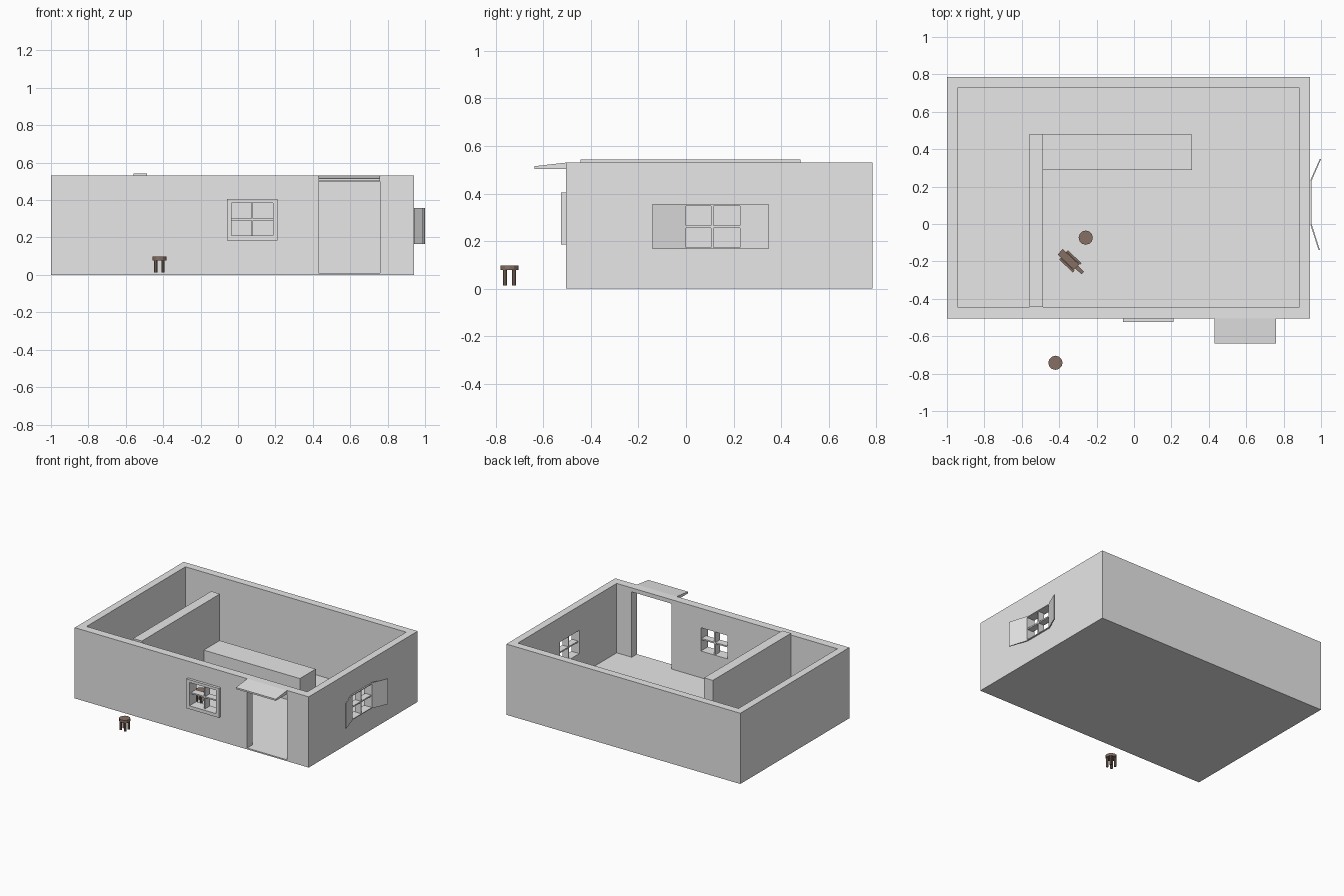
import bpy, bmesh, math
from mathutils import Matrix, Vector

if "Cube" in bpy.data.objects:
    bpy.data.objects.remove(bpy.data.objects["Cube"])


def material(name, rgb):
    m = bpy.data.materials.new(name)
    m.diffuse_color = (*rgb, 1)
    m.use_nodes = True
    m.node_tree.nodes["Principled BSDF"].inputs["Base Color"].default_value = m.diffuse_color
    return m


PLASTER = material("plaster_grey", (0.8, 0.8, 0.8))
WOOD = material("dark_brown_wood", (0.24, 0.16, 0.125))


def finish(name, bm, mat):
    bmesh.ops.recalc_face_normals(bm, faces=bm.faces)
    me = bpy.data.meshes.new(name)
    bm.to_mesh(me)
    bm.free()
    me.materials.append(mat)
    ob = bpy.data.objects.new(name, me)
    bpy.context.collection.objects.link(ob)
    return ob


def add_box(bm, lo, hi, rot=Matrix()):
    lo, hi = Vector(lo), Vector(hi)
    size = hi - lo
    bmesh.ops.create_cube(bm, size=1, matrix=rot @ Matrix.Translation((lo + hi) / 2)
                          @ Matrix.Diagonal((*size, 1)))


def boxes(name, parts, mat=PLASTER, rot=Matrix()):
    bm = bmesh.new()
    for lo, hi in parts:
        add_box(bm, lo, hi, rot)
    return finish(name, bm, mat)


def prism(name, profile, axis, a, b, mat=PLASTER):
    """Extrude a 2D profile along x ('x': points are y,z) or z ('z': points are x,y)."""
    bm = bmesh.new()
    place = (lambda p, t: (t, *p)) if axis == 'x' else (lambda p, t: (*p, t))
    f = bm.faces.new([bm.verts.new(place(p, a)) for p in profile])
    new = bmesh.ops.extrude_face_region(bm, geom=[f])["geom"]
    vec = Vector(place((0, 0), b - a))
    bmesh.ops.translate(bm, vec=vec, verts=[v for v in new if isinstance(v, bmesh.types.BMVert)])
    return finish(name, bm, mat)


# House shell: solid block with the room, doorway and two windows cut out
shell = boxes("house_shell", [((-1, -0.505, 0), (0.94, 0.785, 0.53))])
cuts = {
    "room_cutter": ((-0.945, -0.443, 0.01), (0.885, 0.727, 0.7)),
    "door_cutter": ((0.43, -0.6, 0.01), (0.76, -0.4, 0.5)),
    "front_window_cutter": ((-0.035, -0.6, 0.21), (0.187, -0.4, 0.385)),
    "side_window_cutter": ((0.8, 0.0, 0.173), (1.1, 0.228, 0.347)),
}
bpy.context.view_layer.objects.active = shell
for name, (lo, hi) in cuts.items():
    cutter = boxes(name, [(lo, hi)])
    cutter.hide_render = True
    mod = shell.modifiers.new(name, 'BOOLEAN')
    mod.operation, mod.solver, mod.object = 'DIFFERENCE', 'EXACT', cutter
    bpy.ops.object.modifier_apply(modifier=name)
    bpy.data.objects.remove(cutter)

# Interior partition and counter
boxes("partition_wall", [((-0.56, -0.443, 0.01), (-0.487, 0.482, 0.543))])
boxes("counter", [((-0.487, 0.29, 0.01), (0.31, 0.478, 0.195))])

# Sloping canopy over the door
prism("door_canopy", [(-0.505, 0.503), (-0.505, 0.53), (-0.638, 0.515), (-0.638, 0.503)],
      'x', 0.43, 0.76)

# Front window: raised surround and crossed glazing bars
boxes("front_window_frame", [
    ((-0.06, -0.525, 0.185), (-0.035, -0.505, 0.405)),
    ((0.187, -0.525, 0.185), (0.21, -0.505, 0.405)),
    ((-0.035, -0.525, 0.185), (0.187, -0.505, 0.21)),
    ((-0.035, -0.525, 0.385), (0.187, -0.505, 0.405))])
boxes("front_window_bars", [
    ((0.071, -0.505, 0.21), (0.081, -0.45, 0.385)),
    ((-0.035, -0.505, 0.292), (0.187, -0.45, 0.302))])

# Side window: thin surround, crossed bars and two open shutters
boxes("side_window_frame", [
    ((0.94, -0.006, 0.167), (0.95, 0.0, 0.353)),
    ((0.94, 0.228, 0.167), (0.95, 0.234, 0.353)),
    ((0.94, 0.0, 0.167), (0.95, 0.228, 0.173)),
    ((0.94, 0.0, 0.347), (0.95, 0.228, 0.353))])
boxes("side_window_bars", [
    ((0.895, 0.105, 0.173), (0.945, 0.115, 0.347)),
    ((0.895, 0.0, 0.255), (0.945, 0.228, 0.265))])
for name, y0, x1, y1 in (("left_shutter", 0.0, 0.987, -0.14),
                         ("right_shutter", 0.232, 0.993, 0.347)):
    prism(name, [(0.942, y0), (0.95, y0), (x1 + 0.007, y1), (x1, y1)], 'z', 0.166, 0.357)


# Round stools with four legs
def stool(name, x, y):
    bm = bmesh.new()
    bmesh.ops.create_cone(bm, cap_ends=True, segments=12, radius1=0.038, radius2=0.038,
                          depth=0.02, matrix=Matrix.Translation((x, y, 0.088)))
    for sx in (-1, 1):
        for sy in (-1, 1):
            bmesh.ops.create_cone(bm, cap_ends=True, segments=8, radius1=0.009, radius2=0.009,
                                  depth=0.066, matrix=Matrix.Translation(
                                      (x + sx * 0.019, y + sy * 0.019, 0.046)))
    finish(name, bm, WOOD)


stool("outside_stool", -0.42, -0.742)
stool("inside_stool", -0.258, -0.073)

# Small wooden piece lying on the floor: body, side boards and handle
turn = Matrix.Translation((-0.34, -0.2, 0.012)) @ Matrix.Rotation(math.radians(-43), 4, 'Z')
boxes("floor_piece", [
    ((-0.075, -0.02, 0.008), (0.045, 0.02, 0.06)),
    ((-0.05, -0.034, 0), (0.05, -0.022, 0.05)),
    ((-0.05, 0.022, 0), (0.05, 0.034, 0.05)),
    ((-0.05, -0.034, 0.01), (0.04, 0.034, 0.02)),
    ((0.045, -0.01, 0.015), (0.09, 0.01, 0.035))], WOOD, turn)
